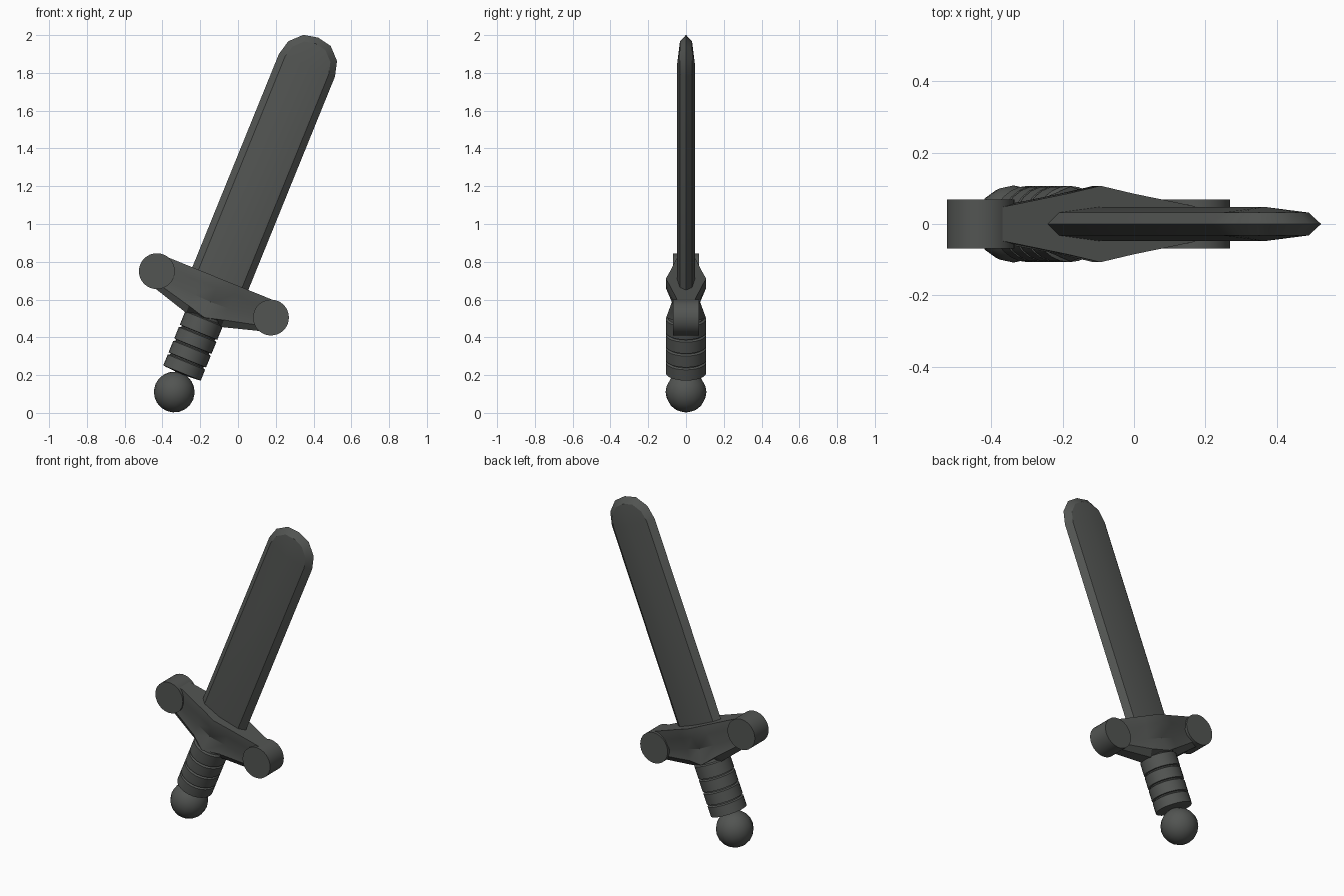
import bpy, bmesh, math
from mathutils import Matrix

if "Cube" in bpy.data.objects:
    bpy.data.objects.remove(bpy.data.objects["Cube"])

# Sword is built upright around the guard centre, then tilted in the xz plane
TILT = Matrix.Translation((-0.1275, 0, 0.6275)) @ Matrix.Rotation(math.radians(22.1), 4, 'Y')
metal = bpy.data.materials.new("dark_metal")
metal.diffuse_color = (0.085, 0.09, 0.085, 1)
metal.use_nodes = True
metal.node_tree.nodes["Principled BSDF"].inputs["Base Color"].default_value = metal.diffuse_color


def finish(name, bm, angle=30):
    bmesh.ops.remove_doubles(bm, verts=bm.verts, dist=1e-5)
    bmesh.ops.recalc_face_normals(bm, faces=bm.faces)
    bm.transform(TILT)
    me = bpy.data.meshes.new(name)
    bm.to_mesh(me)
    bm.free()
    ob = bpy.data.objects.new(name, me)
    me.materials.append(metal)
    bpy.context.collection.objects.link(ob)
    bpy.ops.object.select_all(action='DESELECT')
    ob.select_set(True)
    bpy.context.view_layer.objects.active = ob
    bpy.ops.object.shade_smooth_by_angle(angle=math.radians(angle))
    return ob


def bridge(bm, rows, closed=False):
    for a, b in zip(rows, rows[1:]):
        n = len(a)
        for i in range(n if closed else n - 1):
            j = (i + 1) % n
            bm.faces.new((a[i], a[j], b[j], b[i]))


# Blade: nested outlines (edge, bevel, ridge) mirrored to both sides
bm = bmesh.new()
rim = [(-.16, .05), (-.16, 1.309), (-.139, 1.39), (-.078, 1.451), (0, 1.467),
       (.078, 1.451), (.139, 1.39), (.16, 1.309), (.16, .05)]
for side in (-1, 1):
    rows = []
    for k, y in ((1, 0), (.78, .032), (0, .048)):
        rows.append([bm.verts.new((u * k, side * y, w if w < 1.309 else 1.309 + (w - 1.309) * k))
                     for u, w in rim])
    bridge(bm, rows[:2])
    # central ridge: collapse the innermost outline
    bridge(bm, rows[1:])
bmesh.ops.remove_doubles(bm, verts=bm.verts, dist=1e-5)
bmesh.ops.dissolve_degenerate(bm, edges=bm.edges, dist=1e-5)
bmesh.ops.holes_fill(bm, edges=[e for e in bm.edges if e.is_boundary])
finish("blade", bm, 25)

# Guard: loft of half sections (y, w) mirrored front to back
bm = bmesh.new()
mid = [(.107, .09), (.107, .037), (.075, -.044), (.105, -.133), (.04, -.15)]
inner = [(.085, .09), (.085, .037), (.058, -.04), (.07, -.106), (.04, -.146)]
end = [(.045, .09), (.045, .037), (.045, -.02), (.045, -.055), (.03, -.085)]
rows = []
for u, sec in ((-.31, end), (-.1, inner), (0, mid), (.1, inner), (.31, end)):
    loop = [(y, w) for y, w in sec] + [(-y, w) for y, w in reversed(sec)]
    rows.append([bm.verts.new((u, y, w)) for y, w in loop])
bridge(bm, rows, closed=True)
bm.faces.new(rows[0])
bm.faces.new(rows[-1])
finish("guard", bm, 25)

# Round guard ends
for name, s in (("guard_end_left", -1), ("guard_end_right", 1)):
    bm = bmesh.new()
    bmesh.ops.create_cone(bm, cap_ends=True, segments=32, radius1=.095, radius2=.095, depth=.136,
                          matrix=Matrix.Translation((s * .326, 0, 0)) @ Matrix.Rotation(math.pi / 2, 4, 'X'))
    finish(name, bm)

# Grip: turned profile with four bands separated by grooves
bm = bmesh.new()
profile = [(0, -.1), (.09, -.1)]
cuts = [-.135, -.224, -.303, -.382, -.457]
for top, bottom in zip(cuts, cuts[1:]):
    profile += [(.095, top), (.107, top - .006), (.107, bottom + .008), (.095, bottom + .006)]
profile.append((0, cuts[-1]))
N = 24
rows = [[bm.verts.new((r * math.cos(2 * math.pi * i / N), r * math.sin(2 * math.pi * i / N), w))
         for i in range(N)] for r, w in profile]
bridge(bm, rows, closed=True)
bmesh.ops.remove_doubles(bm, verts=bm.verts, dist=1e-5)
bmesh.ops.dissolve_degenerate(bm, edges=bm.edges, dist=1e-5)
finish("grip", bm)

# Pommel
bm = bmesh.new()
bmesh.ops.create_uvsphere(bm, u_segments=16, v_segments=10, radius=.108,
                          matrix=Matrix.Translation((0, 0, -.558)))
finish("pommel", bm, 45)
